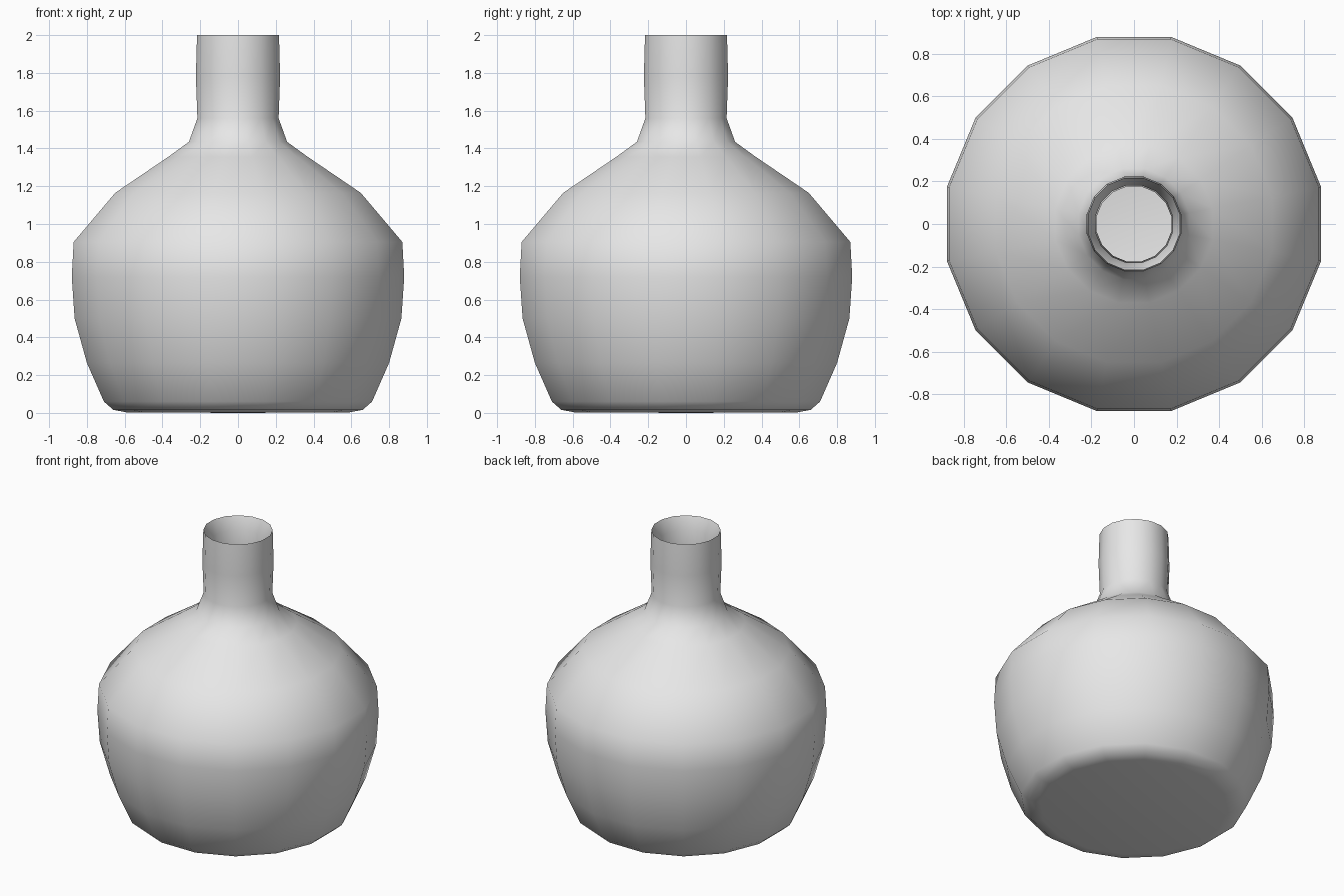
import bpy, bmesh, math
from mathutils import Matrix, Vector

cube = bpy.data.objects.get("Cube")
if cube:
    bpy.data.objects.remove(cube, do_unlink=True)

SIDES = 16
HALF = math.pi / SIDES

# Plain grey glaze
grey = bpy.data.materials.new("grey_ceramic")
grey.use_nodes = True
colour = (0.8, 0.8, 0.8, 1)
grey.diffuse_color = colour
grey.node_tree.nodes["Principled BSDF"].inputs["Base Color"].default_value = colour


def lathe(name, profile, material):
    """Spin a (half width, height) profile into a closed, flat-sided vessel."""
    bm = bmesh.new()
    turn = Matrix.Rotation(HALF, 3, "Z")
    verts = [bm.verts.new(turn @ Vector((w / math.cos(HALF), 0, z))) for w, z in profile]
    edges = [bm.edges.new(pair) for pair in zip(verts, verts[1:])]
    bmesh.ops.spin(bm, geom=verts + edges, cent=(0, 0, 0), axis=(0, 0, 1),
                   angle=2 * math.pi, steps=SIDES)
    bmesh.ops.remove_doubles(bm, verts=bm.verts, dist=0.0005)
    bmesh.ops.recalc_face_normals(bm, faces=bm.faces)
    mesh = bpy.data.meshes.new(name)
    bm.to_mesh(mesh)
    bm.free()
    mesh.materials.append(material)
    obj = bpy.data.objects.new(name, mesh)
    bpy.context.collection.objects.link(obj)
    bpy.ops.object.select_all(action="DESELECT")
    obj.select_set(True)
    bpy.context.view_layer.objects.active = obj
    bpy.ops.object.shade_smooth_by_angle(angle=math.radians(60))
    return obj


# Outside, from the base centre up to the rim
outer = [(0, 0), (0.59, 0.003), (0.66, 0.016), (0.71, 0.06), (0.80, 0.265),
         (0.865, 0.50), (0.88, 0.72), (0.87, 0.905), (0.65, 1.165),
         (0.37, 1.355), (0.26, 1.435), (0.215, 1.56), (0.223, 1.78), (0.217, 2.0)]

# Sloping lip, then the inside wall down to the floor
inner = [(0.182, 1.91), (0.185, 1.78), (0.176, 1.56), (0.22, 1.41), (0.34, 1.32),
         (0.62, 1.135), (0.83, 0.89), (0.84, 0.72), (0.825, 0.51), (0.76, 0.28),
         (0.67, 0.08), (0.6, 0.04), (0, 0.04)]

lathe("bottle", outer + inner, grey)
